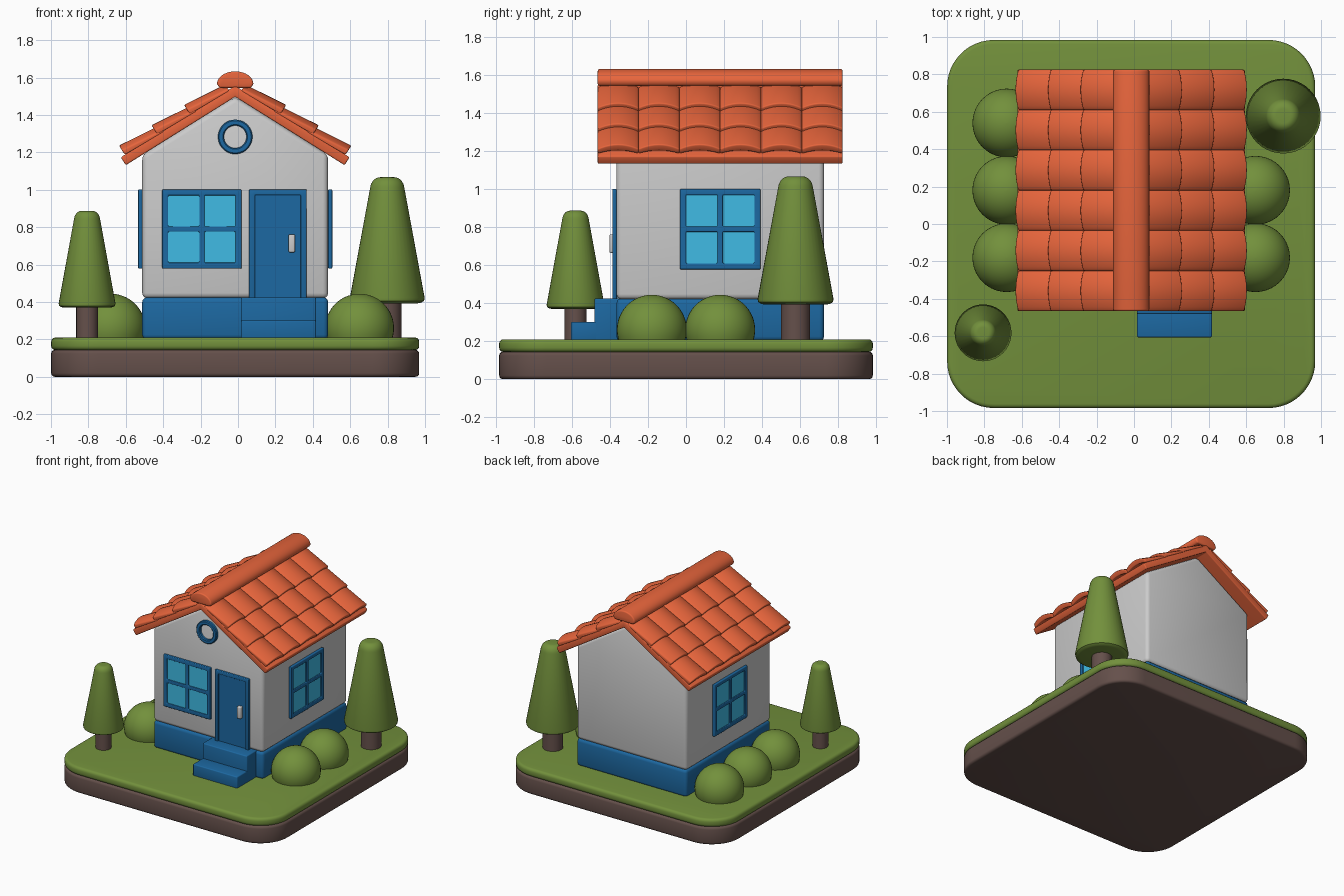
import bpy, bmesh
from math import sin, cos, pi, radians
from mathutils import Vector

if "Cube" in bpy.data.objects:
    bpy.data.objects.remove(bpy.data.objects["Cube"])

CX, CY = -0.015, 0.18          # house centre


def material(name, rgb):
    m = bpy.data.materials.new(name)
    m.diffuse_color = (*rgb, 1)
    m.use_nodes = True
    m.node_tree.nodes["Principled BSDF"].inputs["Base Color"].default_value = m.diffuse_color
    return m


ORANGE = material("roof_orange", (0.80, 0.13, 0.045))
GREEN = material("leaf_green", (0.17, 0.28, 0.045))
BLUE = material("trim_blue", (0.012, 0.14, 0.36))
GLASS = material("pane_blue", (0.05, 0.50, 0.78))
BROWN = material("soil_brown", (0.13, 0.08, 0.07))


def finish(name, bm, mat=None, bevel=0, loc=(0, 0, 0), rot=0):
    bmesh.ops.recalc_face_normals(bm, faces=bm.faces)
    me = bpy.data.meshes.new(name)
    bm.to_mesh(me)
    bm.free()
    ob = bpy.data.objects.new(name, me)
    bpy.context.collection.objects.link(ob)
    ob.location = loc
    ob.rotation_euler.z = rot
    if mat:
        me.materials.append(mat)
    if bevel:
        b = ob.modifiers.new("bevel", 'BEVEL')
        b.width, b.segments, b.limit_method = bevel, 3, 'ANGLE'
        b.angle_limit = radians(40)
    return ob


def prism(name, pts, a, b, axis, mat=None, bevel=0, **kw):
    """Extrude a 2D outline from a to b along y (outline in xz) or z (outline in xy)."""
    bm = bmesh.new()
    place = (lambda p, t: (p[0], t, p[1])) if axis == 'y' else (lambda p, t: (p[0], p[1], t))
    rings = [[bm.verts.new(place(p, t)) for p in pts] for t in (a, b)]
    bm.faces.new(rings[0])
    bm.faces.new(rings[1])
    n = len(pts)
    for i in range(n):
        j = (i + 1) % n
        bm.faces.new((rings[0][i], rings[0][j], rings[1][j], rings[1][i]))
    return finish(name, bm, mat, bevel, **kw)


def box(name, x0, x1, y0, y1, z0, z1, mat=None, bevel=0, **kw):
    return prism(name, [(x0, y0), (x1, y0), (x1, y1), (x0, y1)], z0, z1, 'z', mat, bevel, **kw)


def lathe(name, profile, loc, mat, n=40):
    """Revolve (radius, z) points about z and close both ends."""
    bm = bmesh.new()
    rings = [[bm.verts.new((r * cos(2 * pi * i / n), r * sin(2 * pi * i / n), z))
              for i in range(n)] for r, z in profile]
    for lo, hi in zip(rings, rings[1:]):
        for i in range(n):
            j = (i + 1) % n
            bm.faces.new((lo[i], lo[j], hi[j], hi[i]))
    bm.faces.new(rings[0])
    bm.faces.new(rings[-1])
    return finish(name, bm, mat, loc=loc)


def frame(name, xs, zs, holes, depth, bevel, **kw):
    """Flat grid with cells left out, thickened towards -y."""
    bm = bmesh.new()
    v = [[bm.verts.new((x, 0, z)) for z in zs] for x in xs]
    for i in range(len(xs) - 1):
        for j in range(len(zs) - 1):
            if (i, j) not in holes:
                bm.faces.new((v[i][j], v[i + 1][j], v[i + 1][j + 1], v[i][j + 1]))
    ext = bmesh.ops.extrude_face_region(bm, geom=bm.faces[:], use_keep_orig=True)
    bmesh.ops.translate(bm, vec=(0, -depth, 0),
                        verts=[g for g in ext["geom"] if isinstance(g, bmesh.types.BMVert)])
    return finish(name, bm, BLUE, bevel, **kw)


# ground: rounded square of soil and grass
H, R = 0.984, 0.25
outline = []
for k, (sx, sy) in enumerate([(1, 1), (-1, 1), (-1, -1), (1, -1)]):
    for i in range(13):
        a = pi / 2 * (k + i / 12)
        outline.append((CX + sx * (H - R) + R * cos(a), sy * (H - R) + R * sin(a)))
prism("soil", outline, 0, 0.144, 'z', BROWN, 0.02)
prism("grass", outline, 0.143, 0.21, 'z', GREEN, 0.022)

# house body
W, Y0, Y1 = 0.497, -0.366, 0.727
box("foundation", CX - W, CX + W, Y0, Y1, 0.2, 0.425, BLUE, 0.025)
PEAK, A = 1.497, radians(32)
eave = PEAK - W * sin(A) / cos(A)
prism("walls", [(-W, 0.42), (W, 0.42), (W, eave), (0, PEAK), (-W, eave)],
      Y0, Y1, 'y', None, 0.028, loc=(CX, 0, 0))

# steps
box("upper_step", 0.016, 0.417, -0.482, -0.34, 0.2, 0.425, BLUE, 0.008)
box("lower_step", 0.016, 0.417, -0.606, -0.45, 0.2, 0.302, BLUE, 0.008)


# windows: front, right and left
def window(name, loc, rot):
    s = [-0.212, -0.18, -0.014, 0.014, 0.18, 0.212]
    frame(name + "_frame", s, s, [(1, 1), (1, 3), (3, 1), (3, 3)], 0.022, 0.006, loc=loc, rot=rot)
    box(name + "_panes", -0.19, 0.19, -0.012, 0.005, -0.19, 0.19, GLASS, loc=loc, rot=rot)


window("front_window", (-0.193, Y0, 0.79), 0)
window("right_window", (CX + W, CY, 0.79), pi / 2)
window("left_window", (CX - W, CY, 0.79), -pi / 2)

# round gable ring
bm = bmesh.new()
n = 48
section = [(0.06, 0.005), (0.06, -0.018), (0.066, -0.024), (0.086, -0.024), (0.092, -0.018), (0.092, 0.005)]
rings = [[bm.verts.new((r * cos(2 * pi * i / n), y, r * sin(2 * pi * i / n))) for r, y in section]
         for i in range(n)]
for i in range(n):
    p, q = rings[i], rings[(i + 1) % n]
    for k in range(6):
        bm.faces.new((p[k], q[k], q[(k + 1) % 6], p[(k + 1) % 6]))
finish("gable_ring", bm, BLUE, loc=(CX, Y0, 1.283))

# door
door_at = (0.213, Y0, 0.42)
frame("door_frame", [-0.154, -0.122, 0.122, 0.154], [0, 0.552, 0.582], [(1, 0)], 0.022, 0.006, loc=door_at)
box("door_panel", -0.125, 0.125, -0.012, 0.005, 0, 0.56, BLUE, loc=door_at)
box("door_handle", 0.27, 0.305, -0.404, -0.37, 0.665, 0.762, None, 0.008)


# roof: s runs down the slope, n stands off the underside
def slope(s, n):
    return (s * cos(A) + n * sin(A), PEAK - s * sin(A) + n * cos(A))


RY0, RY1 = -0.465, 0.825
low, high = slope(0.69, 0), slope(0.69, 0.05)
prism("roof_slab", [(0, PEAK), low, high, (0, PEAK + 0.05 / cos(A)),
                    (-high[0], high[1]), (-low[0], low[1])],
      RY0, RY1, 'y', ORANGE, 0.008, loc=(CX, 0, 0))

# one crowned tile, arrayed over a slope and mirrored
TW, TL, TS = (RY1 - RY0) / 6, 0.245, 0.205
bm = bmesh.new()
ends = []
for s, bottom, edge in ((0.665 - TL, 0.04, 0.056), (0.665, 0.048, 0.08)):
    arc = [(RY0 + TW * (0.5 + v / 10), edge + 0.028 * (1 - (v / 5) ** 2)) for v in range(-5, 6)]
    ring = arc + [(y, bottom + 0.02 * (1 - ((y - RY0) / TW * 2 - 1) ** 2)) for y, _ in reversed(arc)]
    ends.append([bm.verts.new((slope(s, h)[0], y, slope(s, h)[1])) for y, h in ring])
m = len(ends[0])
for i in range(m):
    j = (i + 1) % m
    bm.faces.new((ends[0][i], ends[0][j], ends[1][j], ends[1][i]))
for e in ends:
    for i in range(10):
        bm.faces.new((e[i], e[i + 1], e[m - 2 - i], e[m - 1 - i]))
tiles = finish("roof_tiles", bm, ORANGE, 0.009, loc=(CX, 0, 0))
for count, step in ((6, (0, TW, 0)), (3, (-TS * cos(A), 0, TS * sin(A)))):
    arr = tiles.modifiers.new("array", 'ARRAY')
    arr.count, arr.use_relative_offset, arr.use_constant_offset = count, False, True
    arr.constant_offset_displace = step
mir = tiles.modifiers.new("mirror", 'MIRROR')
mir.use_mirror_merge = False

# ridge cap
cap = [(0.097 * cos(pi * i / 20), 1.566 + 0.067 * sin(pi * i / 20)) for i in range(21)]
prism("ridge_cap", cap + [(-0.085, 1.545), (0.085, 1.545)], RY0, RY1, 'y', ORANGE, 0.01, loc=(CX, 0, 0))

# trees: (x, y, crown radius, crown bottom, crown top, trunk radius)
for name, x, y, r, zb, zt, rt in (("large_tree", 0.798, 0.577, 0.2, 0.393, 1.067, 0.076),
                                  ("small_tree", -0.807, -0.582, 0.152, 0.37, 0.887, 0.058)):
    lathe(name + "_trunk", [(rt, 0.2), (rt, zb + 0.03)], (x, y, 0), BROWN)
    tip, rb = 0.46 * r, 0.09 * r
    crown = [(r - 2 * rb, zb), (r - rb, zb + 0.2 * rb), (r - 0.2 * rb, zb + 0.7 * rb), (r, zb + 1.6 * rb)]
    for i in range(9):
        a = radians(8 + 82 * i / 8)
        crown.append((tip * (0.42 + 0.58 * cos(a)), zt - 0.33 * r + 0.33 * r * sin(a)))
    lathe(name + "_crown", crown, (x, y, 0), GREEN)

# bushes along both side walls
dome = [(0.184 * cos(a), 0.26 + 0.184 * sin(a)) for a in [radians(-18 + 107 * i / 16) for i in range(17)]]
for side, ys in ((-1, (-0.18, 0.18, 0.54)), (1, (-0.18, 0.18))):
    for i, y in enumerate(ys):
        lathe(f"{'left' if side < 0 else 'right'}_bush_{i + 1}", dome, (CX + side * 0.665, y, 0), GREEN)

# bake modifiers, smooth shading with sharp edges kept
bpy.ops.object.select_all(action='SELECT')
bpy.context.view_layer.objects.active = bpy.context.selected_objects[0]
bpy.ops.object.convert(target='MESH')
bpy.ops.object.shade_smooth_by_angle(angle=radians(40))
